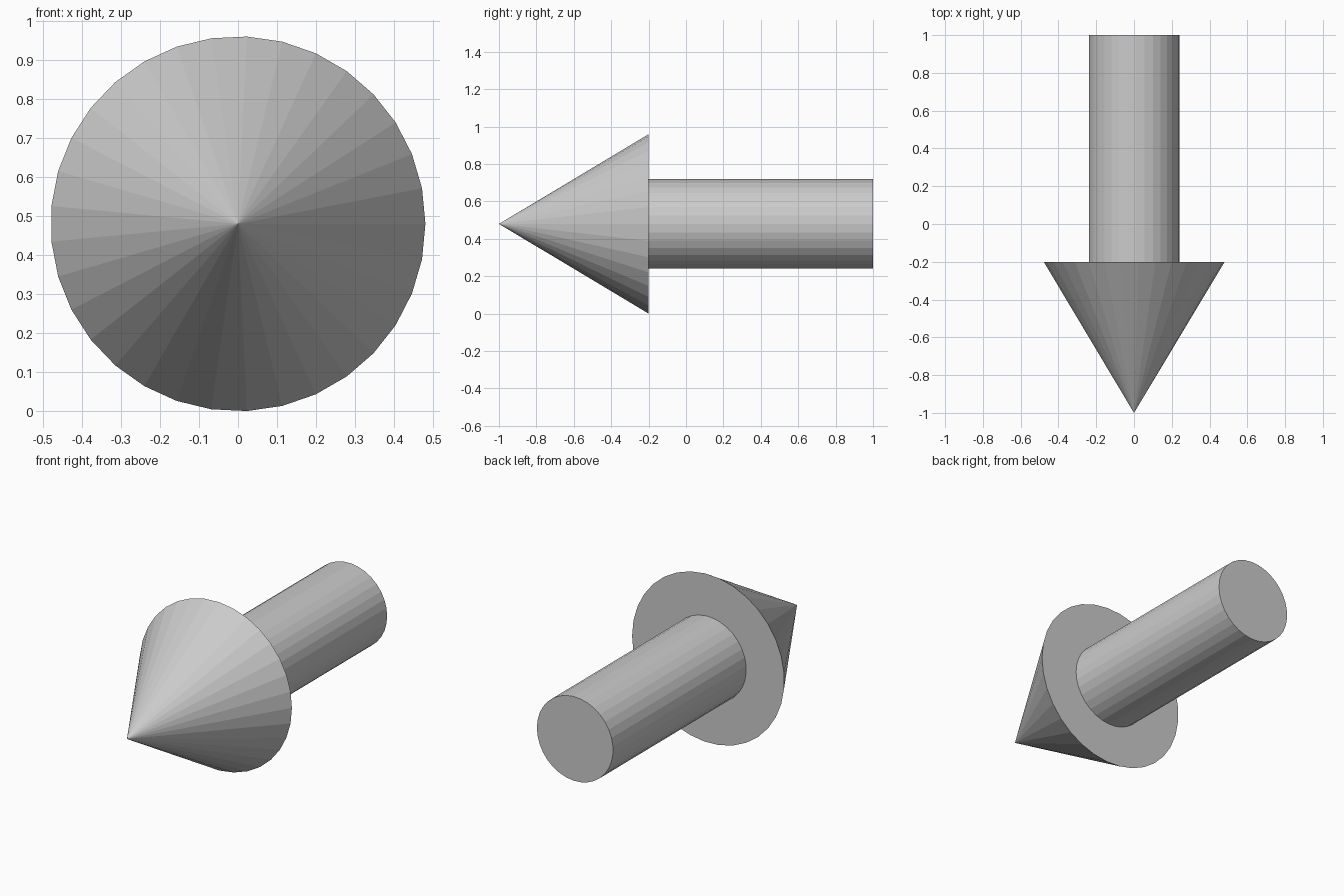
import bpy, bmesh, math
from mathutils import Matrix, Vector

if "Cube" in bpy.data.objects:
    bpy.data.objects.remove(bpy.data.objects["Cube"])

SIDES = 33
CENTRE_Z = 0.48

# Half outline of the arrow as (radius, y): tip, head rim, neck, shaft end
PROFILE = [(0, -1), (0.48, -0.2), (0.24, -0.2), (0.24, 1), (0, 1)]


def lathe_y(name, profile, sides):
    """Revolve a half outline around the y axis into a closed, flat-shaded solid."""
    bm = bmesh.new()
    verts = [bm.verts.new((r, y, 0)) for r, y in profile]
    edges = [bm.edges.new(pair) for pair in zip(verts, verts[1:])]
    bmesh.ops.spin(bm, geom=verts + edges, cent=(0, 0, 0), axis=(0, 1, 0),
                   angle=math.tau, steps=sides)
    bmesh.ops.remove_doubles(bm, verts=bm.verts, dist=1e-4)
    bmesh.ops.dissolve_degenerate(bm, edges=bm.edges, dist=1e-5)
    bmesh.ops.recalc_face_normals(bm, faces=bm.faces)
    mesh = bpy.data.meshes.new(name)
    bm.to_mesh(mesh)
    bm.free()
    obj = bpy.data.objects.new(name, mesh)
    bpy.context.collection.objects.link(obj)
    return obj


# Arrow: cone head pointing forward with a round shaft behind it
arrow = lathe_y("arrow", PROFILE, SIDES)
arrow.location.z = CENTRE_Z
